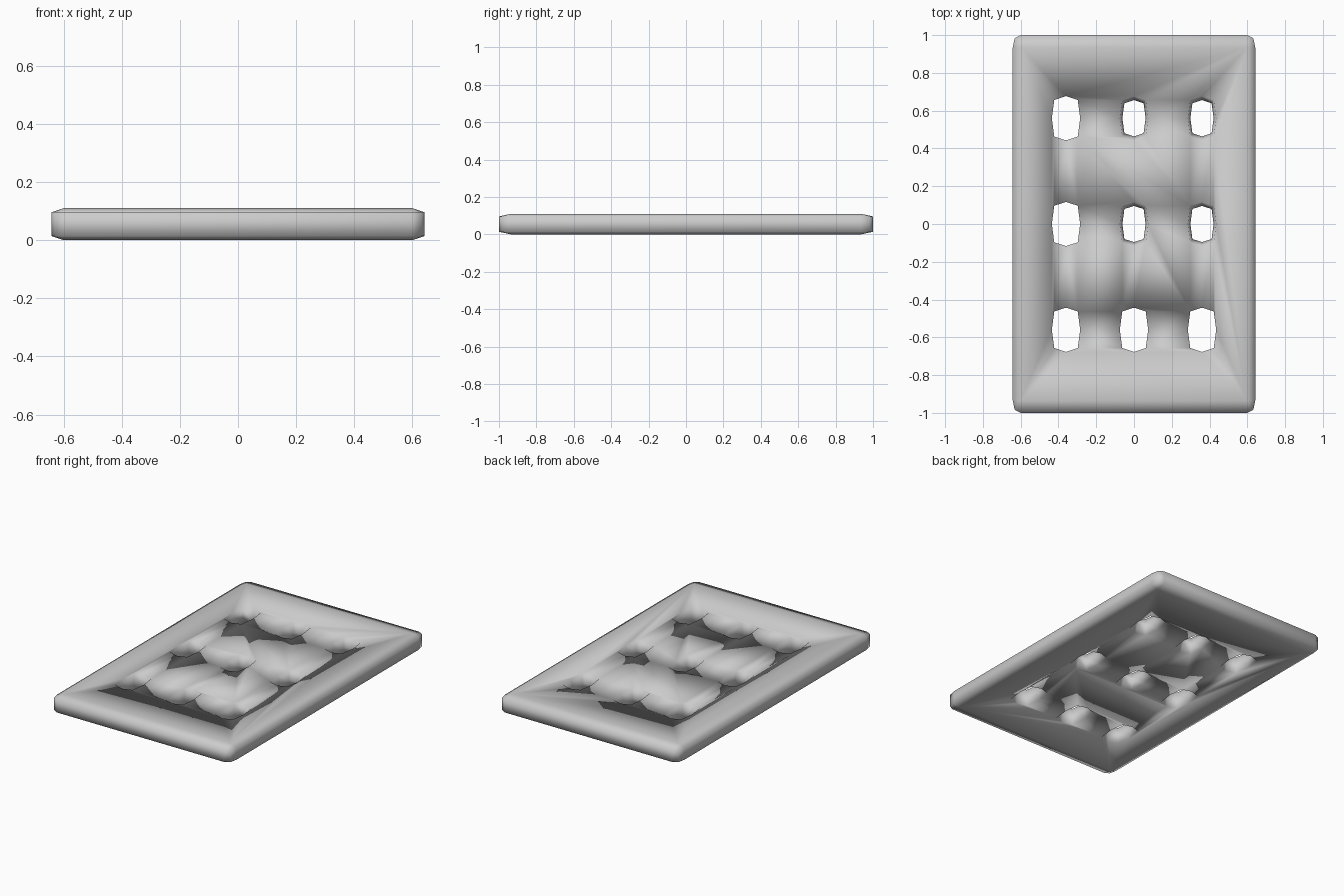
import bpy, bmesh
from math import sin, cos, pi

if "Cube" in bpy.data.objects:
    bpy.data.objects.remove(bpy.data.objects["Cube"])

H = 0.11


def bridge(bm, a, b):
    for i in range(len(a)):
        j = (i + 1) % len(a)
        bm.faces.new((a[i], a[j], b[j], b[i]))


def finish(bm, name):
    bmesh.ops.recalc_face_normals(bm, faces=bm.faces)
    me = bpy.data.meshes.new(name)
    bm.to_mesh(me)
    bm.free()
    ob = bpy.data.objects.new(name, me)
    bpy.context.collection.objects.link(ob)
    return ob


# Slab: rectangular top and bottom, chamfered rim with rounded plan corners
bm = bmesh.new()
rim = []
for sx, sy in ((1, -1), (1, 1), (-1, 1), (-1, -1)):
    pts = [(0.6, 1.0), (0.632, 0.983), (0.642, 0.935)]
    rim.append([(sx * x, sy * y) for x, y in (pts if sx * sy < 0 else pts[::-1])])
low, high, bot, top = [], [], [], []
for c in rim:
    low += [bm.verts.new((x, y, 0.014)) for x, y in c]
    high += [bm.verts.new((x, y, H - 0.014)) for x, y in c]
    px, py = (0.6 if c[0][0] > 0 else -0.6), (0.935 if c[0][1] > 0 else -0.935)
    bot.append(bm.verts.new((px, py, 0)))
    top.append(bm.verts.new((px, py, H)))
bridge(bm, low, high)
for ring, cap in ((low, bot), (high, top)):
    bm.faces.new(cap)
    for k in range(4):
        a = ring[3 * k:3 * k + 3]
        bm.faces.new((a[0], a[1], cap[k]))
        bm.faces.new((a[1], a[2], cap[k]))
        n = (k + 1) % 4
        bm.faces.new((a[2], ring[3 * n], cap[n], cap[k]))
slab = finish(bm, "perforated_slab")

# Hole cutters: squarish eight-sided ovals, four of them pinched at mid height
bm = bmesh.new()
for ix in range(3):
    for iy in range(3):
        cx, cy = 0.36 * (ix - 1), 0.56 * (iy - 1)
        pinch = 0.82 if ix > 0 and iy > 0 else 1.0
        levels = [(-0.05, 1), (0, 1), (H / 2, pinch), (H, 1), (H + 0.05, 1)]
        if pinch == 1:
            levels = [levels[0], levels[-1]]
        rings = []
        for z, s in levels:
            ring = []
            for k in range(8):
                r = 1.0 if k % 2 == 0 else 1.17
                a = k * pi / 4
                ring.append(bm.verts.new((cx + 0.075 * s * r * cos(a), cy + 0.117 * s * r * sin(a), z)))
            rings.append(ring)
        for a, b in zip(rings, rings[1:]):
            bridge(bm, a, b)
        bm.faces.new(rings[0])
        bm.faces.new(rings[-1])
cutter = finish(bm, "hole_cutter")
cutter.hide_render = True

# Cut the holes and shade smooth
mod = slab.modifiers.new("holes", 'BOOLEAN')
mod.object = cutter
mod.operation = 'DIFFERENCE'
mod.solver = 'EXACT'
bpy.context.view_layer.objects.active = slab
slab.select_set(True)
bpy.ops.object.modifier_apply(modifier=mod.name)
bpy.data.objects.remove(cutter)
for p in slab.data.polygons:
    p.use_smooth = True
